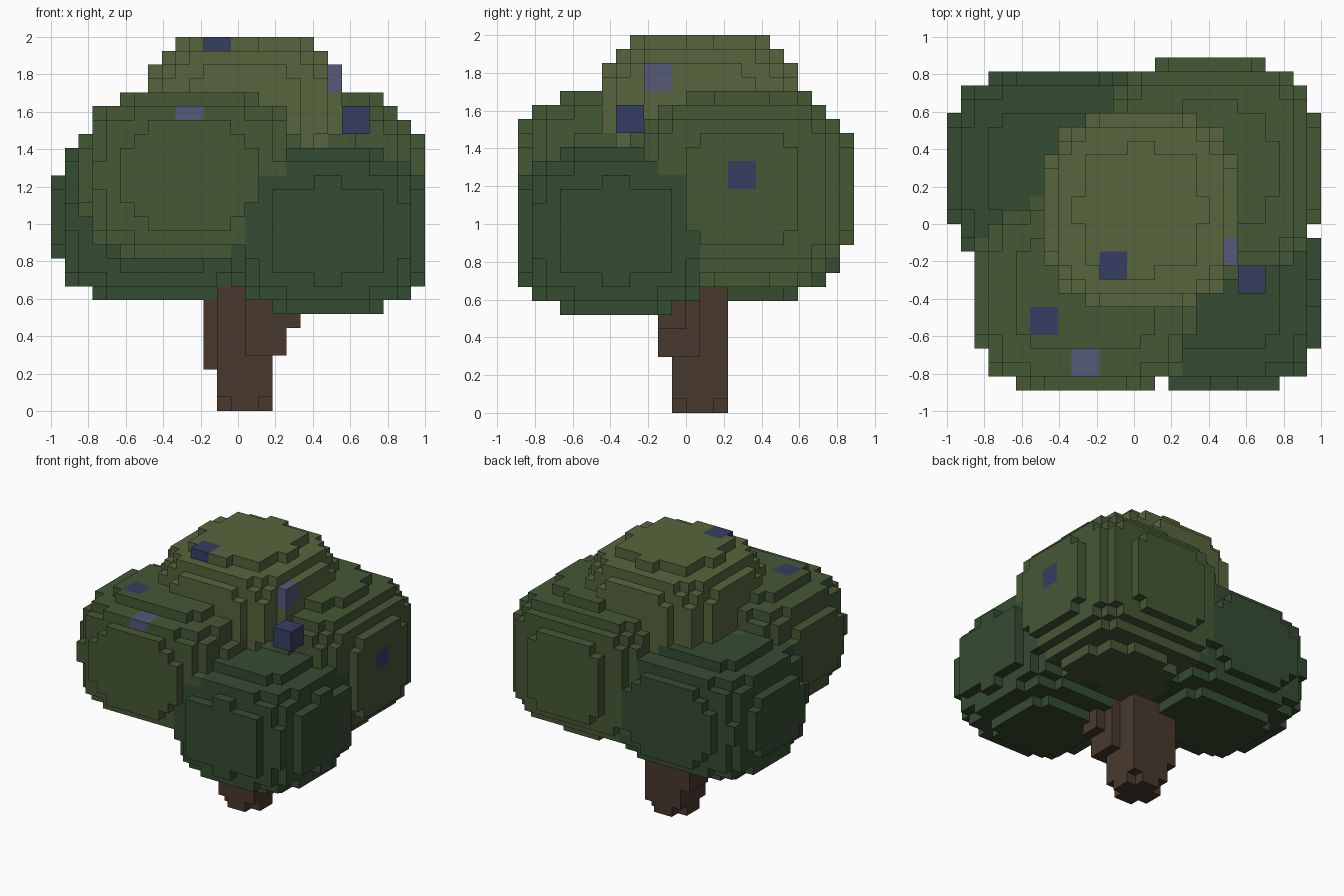
import bpy, bmesh
from itertools import product

if "Cube" in bpy.data.objects:
    bpy.data.objects.remove(bpy.data.objects["Cube"])

U = 2 / 27                      # voxel size
ORIGIN = (-13.5, -12, 0)        # grid corner in voxels
grid = {}                       # voxel -> part name


def box(name, *ranges):
    for c in product(*(range(a, b) for a, b in ranges)):
        grid[c] = name


def blob(name, centre, radii):
    spans = [range(int(c - r) - 1, int(c + r) + 2) for c, r in zip(centre, radii)]
    for v in product(*spans):
        if sum((abs(a + .5 - c) / r) ** 3 for a, c, r in zip(v, centre, radii)) <= 1:
            grid[v] = name


def berry(name, x, y, z):
    box(name, (x, x + 2), (y, y + 2), (z, z + 2))


# trunk with two branch stubs
box("trunk", (12, 16), (11, 15), (0, 15))
box("trunk", (11, 14), (12, 15), (3, 12))
box("trunk", (14, 17), (10, 13), (4, 9))
box("trunk", (15, 18), (10, 12), (6, 9))
for x, y in product((12, 15), (11, 14)):
    del grid[(x, y, 0)]

# foliage clumps
blob("foliage_back_left", (8, 16, 14), (8.05, 7.1, 6))
blob("foliage_back_right", (19, 16, 16), (8, 8, 7))
blob("foliage_front_left", (10, 7, 17), (8.05, 7.1, 6))
blob("foliage_front_right", (20, 7, 13), (7, 7, 6))
blob("foliage_top", (14, 13, 22), (7, 7, 5))

# berries
for p in ((11, 8, 25), (21, 7, 20), (6, 4, 21), (25, 15, 16)):
    berry("dark_berries", *p)
for p in ((19, 9, 23), (9, 1, 20)):
    berry("light_berries", *p)

DARK, MID, LIGHT = (.036, .072, .031), (.060, .098, .036), (.095, .130, .048)
COLOURS = {
    "trunk": (.065, .041, .027),
    "foliage_back_left": DARK, "foliage_front_right": DARK,
    "foliage_back_right": MID, "foliage_front_left": MID,
    "foliage_top": LIGHT,
    "dark_berries": (.036, .049, .125), "light_berries": (.090, .100, .190),
}


# each part keeps only the voxel faces that touch open air
def build(name, colour):
    bm = bmesh.new()
    verts = {}

    def vert(p):
        if p not in verts:
            verts[p] = bm.verts.new([(a + o) * U for a, o in zip(p, ORIGIN)])
        return verts[p]

    for v in [k for k, n in grid.items() if n == name]:
        for axis, side in product(range(3), (0, 1)):
            near = list(v)
            near[axis] += 1 if side else -1
            if tuple(near) in grid:
                continue
            corners = []
            for du, dv in ((0, 0), (1, 0), (1, 1), (0, 1)):
                p = list(v)
                p[axis] += side
                p[(axis + 1) % 3] += du
                p[(axis + 2) % 3] += dv
                corners.append(vert(tuple(p)))
            bm.faces.new(corners if side else corners[::-1])
    mesh = bpy.data.meshes.new(name)
    bm.to_mesh(mesh)
    bm.free()
    mat = bpy.data.materials.new(name)
    mat.diffuse_color = (*colour, 1)
    mat.use_nodes = True
    mat.node_tree.nodes["Principled BSDF"].inputs["Base Color"].default_value = mat.diffuse_color
    mesh.materials.append(mat)
    bpy.context.collection.objects.link(bpy.data.objects.new(name, mesh))


for name, colour in COLOURS.items():
    build(name, colour)
